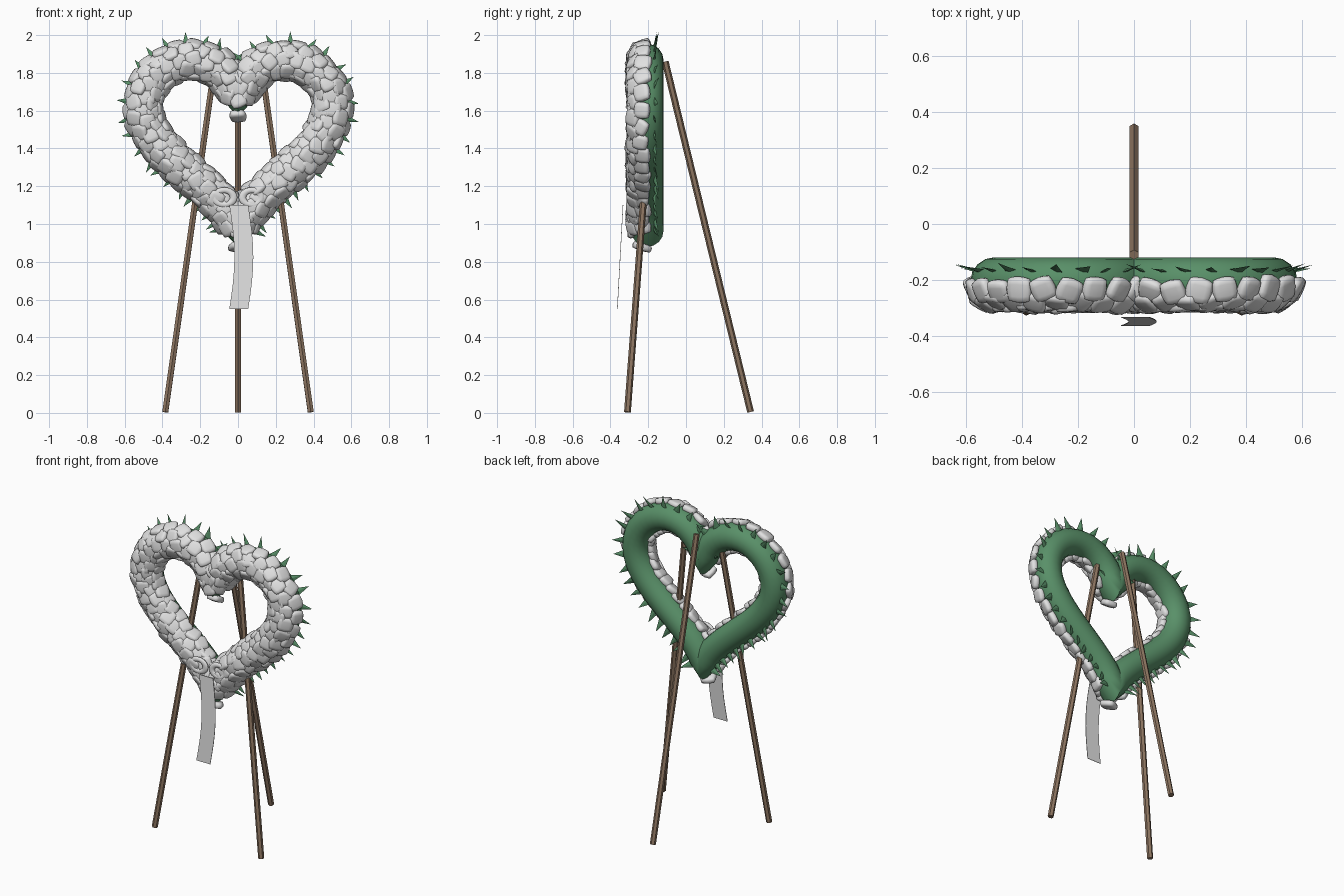
import bpy, bmesh, math, random
from mathutils import Vector, Matrix

if "Cube" in bpy.data.objects:
    bpy.data.objects.remove(bpy.data.objects["Cube"])

random.seed(7)
CY, R = -0.205, 0.086          # wreath depth position and tube radius
Y = Vector((0, 1, 0))


def material(name, rgb):
    m = bpy.data.materials.new(name)
    m.diffuse_color = (*rgb, 1)
    m.use_nodes = True
    m.node_tree.nodes["Principled BSDF"].inputs["Base Color"].default_value = m.diffuse_color
    return m


WHITE = material("petal white", (0.75, 0.75, 0.75))
GREEN = material("foliage green", (0.10, 0.28, 0.14))
WOOD = material("brown wood", (0.27, 0.18, 0.12))


def finish(name, bm, mat, smooth=None):
    bmesh.ops.recalc_face_normals(bm, faces=bm.faces)
    me = bpy.data.meshes.new(name)
    bm.to_mesh(me)
    bm.free()
    ob = bpy.data.objects.new(name, me)
    bpy.context.collection.objects.link(ob)
    me.materials.append(mat)
    if smooth:
        bpy.ops.object.select_all(action='DESELECT')
        ob.select_set(True)
        bpy.context.view_layer.objects.active = ob
        bpy.ops.object.shade_smooth_by_angle(angle=math.radians(smooth))
    return ob


# Heart centre line, sampled finely
def heart(t):
    x = 16 * math.sin(t) ** 3
    z = 13 * math.cos(t) - 5 * math.cos(2 * t) - 2 * math.cos(3 * t) - math.cos(4 * t)
    return Vector((x * 0.0312, CY, 1.496 + z * 0.0312))


FINE = [heart(2 * math.pi * i / 2000) for i in range(2001)]
LEN = [0.0]
for p, q in zip(FINE, FINE[1:]):
    LEN.append(LEN[-1] + (q - p).length)


def at(f):
    """Point at fraction f of the heart's length."""
    s = (f % 1.0) * LEN[-1]
    i = next(k for k in range(1, 2001) if LEN[k] >= s)
    u = (s - LEN[i - 1]) / (LEN[i] - LEN[i - 1])
    return FINE[i - 1].lerp(FINE[i], u)


def frame(f):
    """Point, tangent and outward direction on the heart."""
    t = (at(f + 0.012) - at(f - 0.012)).normalized()
    return at(f), t, Vector((-t.z, 0, t.x))


# Green heart tube
bm = bmesh.new()
N, S = 72, 16
rings = []
for i in range(N):
    c, t, n = frame(i / N)
    rings.append([bm.verts.new(c + R * (math.cos(a) * n + math.sin(a) * Y))
                  for a in (2 * math.pi * j / S for j in range(S))])
for i in range(N):
    a, b = rings[i], rings[(i + 1) % N]
    for j in range(S):
        k = (j + 1) % S
        bm.faces.new((a[j], a[k], b[k], b[j]))
finish("heart_frame", bm, GREEN, 60)

# Puffy square blossoms in staggered rows over the front of the tube
bm = bmesh.new()
COUNT = 46
for row, deg in enumerate((-70, -35, 0, 35, 70)):
    for i in range(COUNT):
        c, t, n = frame((i + 0.5 * (row % 2)) / COUNT)
        a = math.radians(deg + random.uniform(-5, 5))
        out = math.sin(a) * n - math.cos(a) * Y
        side = out.cross(t)
        pos = c + out * (R + random.uniform(-0.002, 0.006))
        basis = Matrix((t, side, out)).transposed().to_4x4()
        spin = (Matrix.Rotation(random.uniform(-0.45, 0.45), 4, 'Z')
                @ Matrix.Rotation(random.uniform(-0.2, 0.2), 4, 'X')
                @ Matrix.Rotation(random.uniform(-0.2, 0.2), 4, 'Y'))
        h = random.uniform(0.041, 0.047)
        scale = Matrix.Diagonal((h, h, 0.020, 1))
        puff = bmesh.new()
        bmesh.ops.create_cube(puff, size=2)
        bmesh.ops.subdivide_edges(puff, edges=puff.edges[:], cuts=3, use_grid_fill=True)
        for v in puff.verts:
            v.co = v.co.lerp(v.co.normalized() * 1.1, 0.6)
        puff.transform(Matrix.Translation(pos) @ basis @ spin @ scale)
        tmp = bpy.data.meshes.new("tmp")
        puff.to_mesh(tmp)
        puff.free()
        bm.from_mesh(tmp)
        bpy.data.meshes.remove(tmp)
finish("blossoms", bm, WHITE, 60)

# Pointed leaves around the outer edge
bm = bmesh.new()
for i in range(46):
    c, t, n = frame((i + 0.5) / 46)
    d = (n + t * random.uniform(-0.35, 0.35) + Y * random.uniform(0.1, 0.35)).normalized()
    w = (t - d * t.dot(d)).normalized()
    base = c + n * 0.065 + Y * 0.036
    th = d.cross(w)
    w = (w + th * random.uniform(-0.4, 0.4)) * 0.024
    tip = bm.verts.new(base + d * random.uniform(0.075, 0.095))
    ring = [bm.verts.new(base + o) for o in (w, th * 0.006, -w, -th * 0.006)]
    bm.faces.new(ring)
    for j in range(4):
        bm.faces.new((ring[j], ring[(j + 1) % 4], tip))
finish("leaves", bm, GREEN)


# Three hexagonal easel legs
def leg(name, foot, top):
    foot, top = Vector(foot), Vector(top)
    d = top - foot
    bm = bmesh.new()
    bmesh.ops.create_cone(bm, cap_ends=True, segments=6, radius1=0.018,
                          radius2=0.018, depth=d.length)
    bm.transform(Matrix.Translation((foot + top) / 2)
                 @ d.to_track_quat('Z', 'Y').to_matrix().to_4x4())
    finish(name, bm, WOOD)


leg("front_leg_left", (-0.385, -0.31, 0.004), (-0.125, -0.172, 1.83))
leg("front_leg_right", (0.385, -0.31, 0.004), (0.125, -0.172, 1.83))
leg("back_leg", (0, 0.342, 0.005), (0, -0.11, 1.86))

# Bow loops: flattened rings
for side, x in (("left", -0.073), ("right", 0.073)):
    bpy.ops.mesh.primitive_torus_add(
        major_segments=24, minor_segments=8, major_radius=0.05, minor_radius=0.02,
        location=(x, -0.302, 1.14), rotation=(math.pi / 2, 0, 0))
    loop = bpy.context.object
    loop.name = "bow_loop_" + side
    loop.scale = (1, 0.78, 0.6)
    loop.data.materials.append(WHITE)
    bpy.ops.object.shade_smooth_by_angle(angle=math.radians(60))

# Hanging ribbon tail
bm = bmesh.new()
prev = None
for i in range(9):
    u = i / 8
    x = 0.004 + 0.027 * math.sin(math.pi * u)
    y, z = -0.335 - 0.03 * u, 1.10 - 0.55 * u
    cur = [bm.verts.new((x + s * 0.05, y, z)) for s in (-1, 1)]
    if prev:
        bm.faces.new((prev[0], cur[0], cur[1], prev[1]))
    prev = cur
tail = finish("ribbon_tail", bm, WHITE)
mod = tail.modifiers.new("thickness", 'SOLIDIFY')
mod.thickness = 0.003
